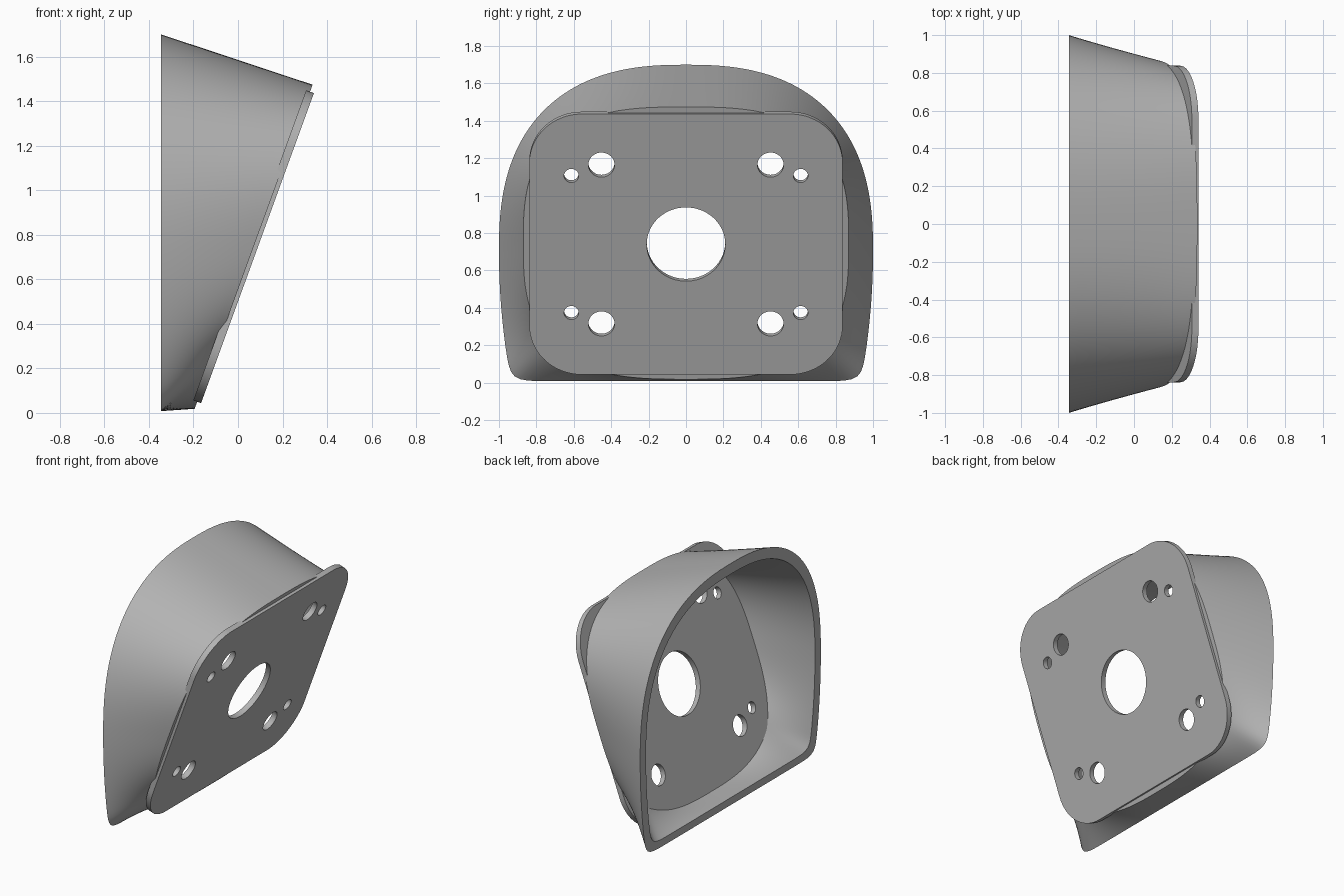
import bpy, bmesh
from math import sin, cos, pi, radians
from mathutils import Matrix, Vector

if "Cube" in bpy.data.objects:
    bpy.data.objects.remove(bpy.data.objects["Cube"])

grey = bpy.data.materials.new("plain grey")
grey.use_nodes = True
colour = (0.45, 0.45, 0.45, 1)
grey.diffuse_color = colour
grey.node_tree.nodes["Principled BSDF"].inputs["Base Color"].default_value = colour

TILT = radians(20)
THICK = 0.037
WALL = 0.065
STEPS = 240          # points around the housing
RINGS = 10           # rings from the open back to the plate
normal = Vector((cos(TILT), 0, -sin(TILT)))
up = Vector((sin(TILT), 0, cos(TILT)))
plate_centre = Vector((0.0875, 0, 0.74)) - normal * THICK / 2


def back_inside(y, z):
    """Arch above, slightly tapered box with tight corners below."""
    if z >= 0:
        return abs(y) ** 2.5 + z ** 2.5 < 1
    t = -z / 0.692
    return (abs(y) / (1 - 0.065 * t * t)) ** 22 + t ** 22 < 1


def front_inside(y, z):
    return (abs(y) / 0.87) ** 2.9 + (abs(z) / 0.728) ** 2.9 < 1


def outline(inside):
    """Find the edge of a shape along evenly spaced rays."""
    points = []
    for i in range(STEPS):
        a = 2 * pi * i / STEPS
        low, high = 0, 2
        for _ in range(30):
            mid = (low + high) / 2
            if inside(mid * cos(a), mid * sin(a)):
                low = mid
            else:
                high = mid
        points.append((low * cos(a), low * sin(a)))
    return points


def finish(obj, name):
    obj.name = name
    obj.data.materials.clear()
    obj.data.materials.append(grey)
    bpy.ops.object.select_all(action='DESELECT')
    obj.select_set(True)
    bpy.context.view_layer.objects.active = obj
    bpy.ops.object.shade_smooth_by_angle(angle=radians(35))


# Hollow housing, lofted from the upright open back to the tilted front
back, front = outline(back_inside), outline(front_inside)
bm = bmesh.new()


def loft(inset):
    rings = []
    for k in range(RINGS + 1):
        ring = []
        for (by, bz), (fy, fz) in zip(back, front):
            s = 1 - inset
            start = Vector((-0.345, by * s, 0.7 + bz * (1 - inset * 1.15)))
            z = fz * s
            end = plate_centre + Vector((z * sin(TILT) / cos(TILT), fy * s, z))
            ring.append(bm.verts.new(start.lerp(end, k / RINGS)))
        rings.append(ring)
    return rings


def bridge(a, b):
    for i in range(STEPS):
        j = (i + 1) % STEPS
        bm.faces.new((a[i], a[j], b[j], b[i]))


outer, inner = loft(0), loft(WALL)
for rings in (outer, inner):
    for a, b in zip(rings, rings[1:]):
        bridge(a, b)
bridge(outer[0], inner[0])
bridge(outer[-1], inner[-1])
bmesh.ops.recalc_face_normals(bm, faces=bm.faces)
mesh = bpy.data.meshes.new("housing")
bm.to_mesh(mesh)
bm.free()
housing = bpy.data.objects.new("housing", mesh)
bpy.context.collection.objects.link(housing)
finish(housing, "housing")

# Tilted mounting plate: rounded rectangle with round holes
curve = bpy.data.curves.new("mounting_plate", 'CURVE')
curve.dimensions = '2D'
curve.fill_mode = 'BOTH'
curve.extrude = THICK / 2


def add_loop(points):
    spline = curve.splines.new('POLY')
    spline.points.add(len(points) - 1)
    for p, (x, y) in zip(spline.points, points):
        p.co = (x, y, 0, 1)
    spline.use_cyclic_u = True


def circle(x, y, r, n=48):
    return [(x + r * cos(2 * pi * i / n), y + r * sin(2 * pi * i / n)) for i in range(n)]


radius, half_w, half_h = 0.28, 0.838, 0.741
corners = []
for q, (sx, sy) in enumerate(((1, 1), (-1, 1), (-1, -1), (1, -1))):
    for i in range(17):
        a = (q + i / 16) * pi / 2
        corners.append((sx * (half_w - radius) + radius * cos(a),
                        sy * (half_h - radius) + radius * sin(a)))
add_loop(corners)
add_loop(circle(0, 0, 0.21, 64))
for sx in (-1, 1):
    for sy in (-1, 1):
        add_loop(circle(sx * 0.452, sy * 0.452, 0.07))
        add_loop(circle(sx * 0.613, sy * 0.39, 0.039))

plate = bpy.data.objects.new("mounting_plate", curve)
bpy.context.collection.objects.link(plate)
axes = Matrix((Vector((0, 1, 0)), up, normal)).transposed()
plate.matrix_world = Matrix.Translation(plate_centre) @ axes.to_4x4()
bpy.ops.object.select_all(action='DESELECT')
plate.select_set(True)
bpy.context.view_layer.objects.active = plate
bpy.ops.object.convert(target='MESH')
plate = bpy.context.view_layer.objects.active

# Weld the faces to the rims so the plate is one solid
bm = bmesh.new()
bm.from_mesh(plate.data)
bmesh.ops.remove_doubles(bm, verts=bm.verts, dist=0.0002)
bmesh.ops.recalc_face_normals(bm, faces=bm.faces)
bm.to_mesh(plate.data)
bm.free()
finish(plate, "mounting_plate")
